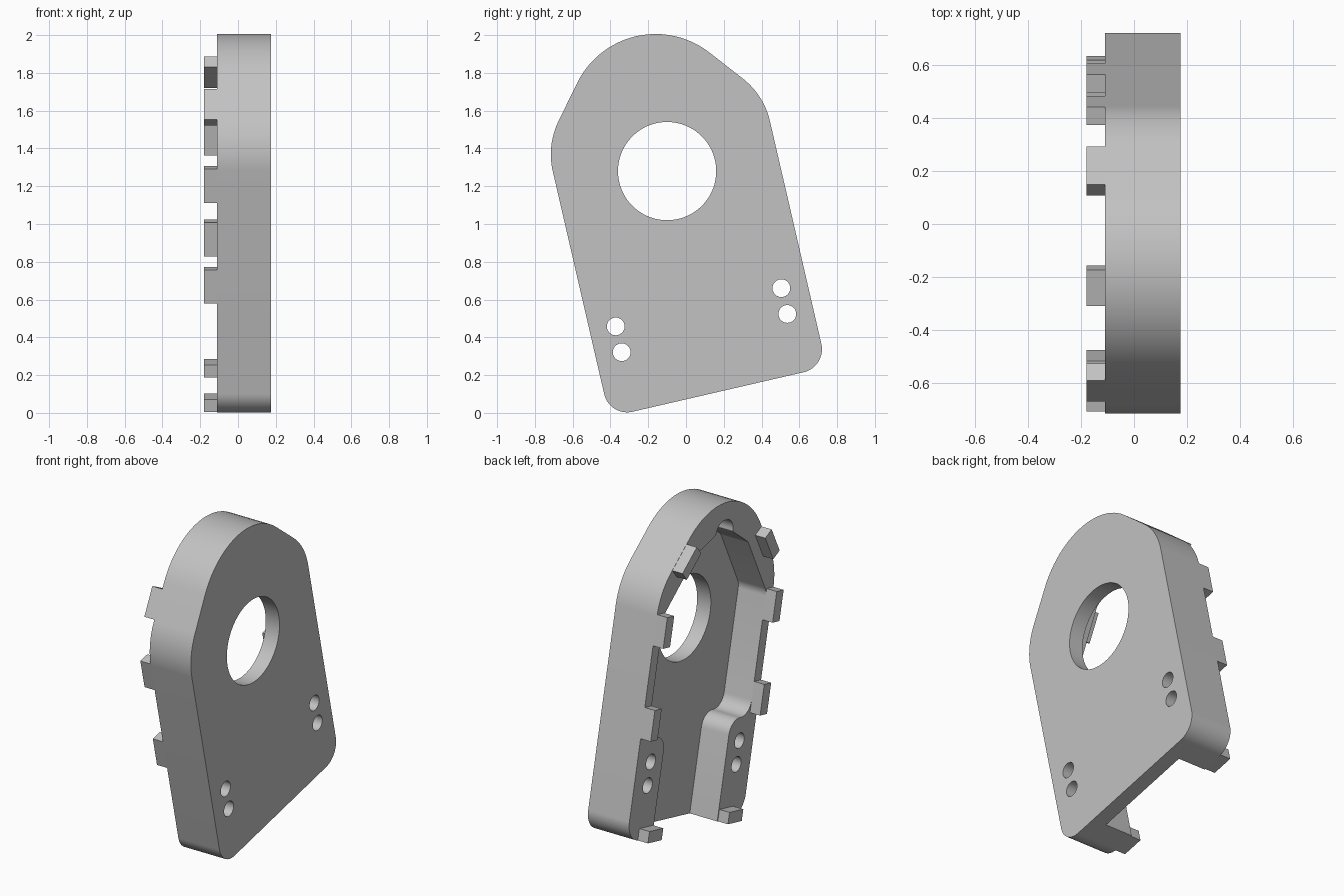
import bpy, bmesh, math
from mathutils import Matrix, Vector

cube = bpy.data.objects.get("Cube")
if cube:
    bpy.data.objects.remove(cube, do_unlink=True)

FRONT, FLOOR, RIM, TOOTH = 0.175, 0.08, -0.11, -0.18   # depths along x
# Whole bracket leans 13 degrees about the large bore
LEAN = Matrix.Translation((0, -0.10, 1.28)) @ Matrix.Rotation(math.radians(13), 4, 'X')

grey = bpy.data.materials.new("plain grey")
grey.use_nodes = True
grey.diffuse_color = (0.54, 0.54, 0.54, 1)
grey.node_tree.nodes["Principled BSDF"].inputs["Base Color"].default_value = (0.54, 0.54, 0.54, 1)


def rounded(corners, steps=14):
    """Closed outline from (u, v, radius) corners, each rounded by an arc."""
    pts = []
    for i, (u, v, r) in enumerate(corners):
        p = Vector((u, v))
        if r == 0:
            pts.append(p)
            continue
        a = (Vector(corners[i - 1][:2]) - p).normalized()
        b = (Vector(corners[(i + 1) % len(corners)][:2]) - p).normalized()
        half = a.angle(b) / 2
        centre = p + (a + b).normalized() * (r / math.sin(half))
        start = p + a * (r / math.tan(half)) - centre
        end = p + b * (r / math.tan(half)) - centre
        sweep = start.angle_signed(end)
        for k in range(steps + 1):
            t = -sweep * k / steps
            pts.append(centre + Matrix.Rotation(t, 2) @ start)
    return pts


def mirrored(half):
    """Right half from bottom to top, then its mirror image back down."""
    left = [(-u, v, r) for u, v, r in reversed(half) if u > 0]
    return half + left


def circle(u, v, r, n=64):
    return [Vector((u + r * math.cos(2 * math.pi * k / n),
                    v + r * math.sin(2 * math.pi * k / n))) for k in range(n)]


def slab(name, outline, x0, x1):
    """Prism of an outline between two depths."""
    bm = bmesh.new()
    face = bm.faces.new([bm.verts.new((x0, p.x, p.y)) for p in outline])
    top = bmesh.ops.extrude_face_region(bm, geom=[face])
    bmesh.ops.translate(bm, vec=(x1 - x0, 0, 0),
                        verts=[g for g in top["geom"] if isinstance(g, bmesh.types.BMVert)])
    bmesh.ops.recalc_face_normals(bm, faces=bm.faces)
    bm.transform(LEAN)
    mesh = bpy.data.meshes.new(name)
    bm.to_mesh(mesh)
    bm.free()
    mesh.materials.append(grey)
    obj = bpy.data.objects.new(name, mesh)
    bpy.context.collection.objects.link(obj)
    return obj


def select(obj):
    bpy.ops.object.select_all(action='DESELECT')
    obj.select_set(True)
    bpy.context.view_layer.objects.active = obj


def cut(obj, outline, x0, x1):
    cutter = slab("cutter", outline, x0, x1)
    cutter.hide_render = True
    mod = obj.modifiers.new("cut", 'BOOLEAN')
    mod.operation, mod.solver, mod.object = 'DIFFERENCE', 'EXACT', cutter
    select(obj)
    bpy.ops.object.modifier_apply(modifier=mod.name)
    bpy.data.objects.remove(cutter, do_unlink=True)


# Housing: outer shell with round top and sloped shoulders
shell = [(0.59, -1.2, 0.125), (0.59, 0.277, 0.4), (0, 1.005, 0.463)]
housing = slab("housing", rounded(mirrored(shell), 24), RIM, FRONT)

# Cavity: open at the bottom between two bosses, with a round groove on top
cavity = [(0.33, -1.4, 0), (0.33, -0.6, 0.09), (0.52, -0.6, 0.09), (0.52, 0.132, 0.08),
          (0.26, 0.46, 0.03), (0.085, 0.545, 0.02), (0.085, 0.625, 0.075)]
cut(housing, rounded(mirrored(cavity), 8), RIM - 0.1, FLOOR)

# Large bore and the screw holes through the bosses
cut(housing, circle(0, 0, 0.26, 96), -0.5, 0.5)
for side in (-1, 1):
    for v in (-0.74, -0.88):
        cut(housing, circle(side * 0.45, v, 0.047, 32), -0.5, 0.5)

select(housing)
bpy.ops.object.shade_smooth_by_angle(angle=math.radians(25))

# Locating teeth on the rim: centre, half length, direction of the outer edge
HALF_WIDTH = 0.035
teeth = {
    "bottom_tooth": (0.406, -1.165, 0.07, 0),
    "lower_side_tooth": (0.555, -0.492, 0.092, 90),
    "upper_side_tooth": (0.555, 0.056, 0.092, 90),
    "shoulder_tooth": (0.409, 0.442, 0.09, -51),
}
for name, (u, v, half, angle) in teeth.items():
    along = Vector((math.cos(math.radians(angle)), math.sin(math.radians(angle))))
    across = Vector((-along.y, along.x)) * HALF_WIDTH
    along *= half
    c = Vector((u, v))
    box = [c - along - across, c + along - across, c + along + across, c - along + across]
    for side, label in ((1, "back"), (-1, "front")):
        slab(label + "_" + name, [Vector((side * p.x, p.y)) for p in box], TOOTH, RIM)
